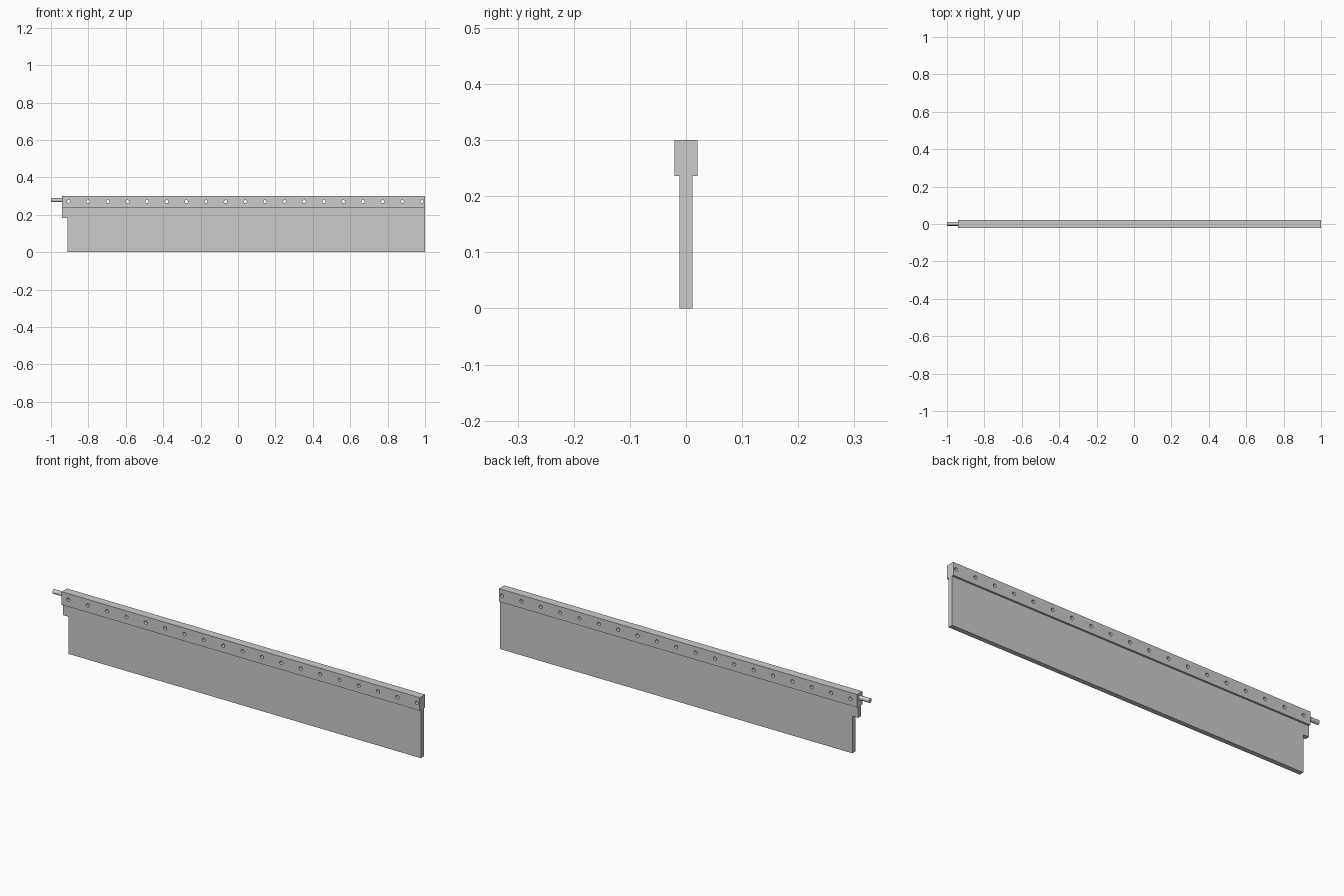
import bpy, bmesh, math
from mathutils import Matrix

if "Cube" in bpy.data.objects:
    bpy.data.objects.remove(bpy.data.objects["Cube"])


def extrude_xz(name, points, half):
    """Extrude an outline in the XZ plane symmetrically along Y."""
    bm = bmesh.new()
    face = bm.faces.new([bm.verts.new((x, -half, z)) for x, z in points])
    new = bmesh.ops.extrude_face_region(bm, geom=[face])["geom"]
    bmesh.ops.translate(bm, vec=(0, 2 * half, 0),
                        verts=[v for v in new if isinstance(v, bmesh.types.BMVert)])
    bmesh.ops.recalc_face_normals(bm, faces=bm.faces)
    return finish(name, bm)


def finish(name, bm):
    mesh = bpy.data.meshes.new(name)
    bm.to_mesh(mesh)
    bm.free()
    obj = bpy.data.objects.new(name, mesh)
    bpy.context.collection.objects.link(obj)
    return obj


def add_cylinder(bm, center, radius, length, axis, sides=24):
    matrix = Matrix.Translation(center) @ Matrix.Rotation(math.pi / 2, 4, axis)
    bmesh.ops.create_cone(bm, cap_ends=True, segments=sides, radius1=radius,
                          radius2=radius, depth=length, matrix=matrix)


def smooth(obj):
    bpy.ops.object.select_all(action='DESELECT')
    obj.select_set(True)
    bpy.context.view_layer.objects.active = obj
    bpy.ops.object.shade_smooth_by_angle(angle=math.radians(30))


LEFT, RIGHT, TOP, SEAM = -0.942, 1.0, 0.30, 0.236

# Thin blade with a notched tab at the upper left
extrude_xz("blade", [(-0.905, 0.004), (RIGHT, 0.004), (RIGHT, SEAM), (LEFT, SEAM),
                     (LEFT, 0.182), (-0.905, 0.182)], 0.0115)

# Edge strip along the left and bottom of the blade
extrude_xz("edge_strip", [(-0.911, 0), (RIGHT, 0), (RIGHT, 0.004), (-0.905, 0.004),
                          (-0.905, 0.182), (-0.911, 0.182)], 0.0115)

# Thick top rail
rail = extrude_xz("top_rail", [(LEFT, SEAM), (RIGHT, SEAM), (RIGHT, TOP), (LEFT, TOP)], 0.0205)

# Row of through holes in the rail
bm = bmesh.new()
for i in range(19):
    add_cylinder(bm, (-0.906 + i * 0.105, 0, 0.27), 0.0085, 0.1, 'X')
cutter = finish("hole_cutter", bm)
cutter.hide_render = True
cutter.hide_set(True)
cut = rail.modifiers.new("holes", 'BOOLEAN')
cut.operation = 'DIFFERENCE'
cut.solver = 'EXACT'
cut.object = cutter
smooth(rail)

# Round pin at the left end
bm = bmesh.new()
add_cylinder(bm, (-0.97, 0.001, 0.278), 0.0105, 0.06, 'Y')
smooth(finish("end_pin", bm))
